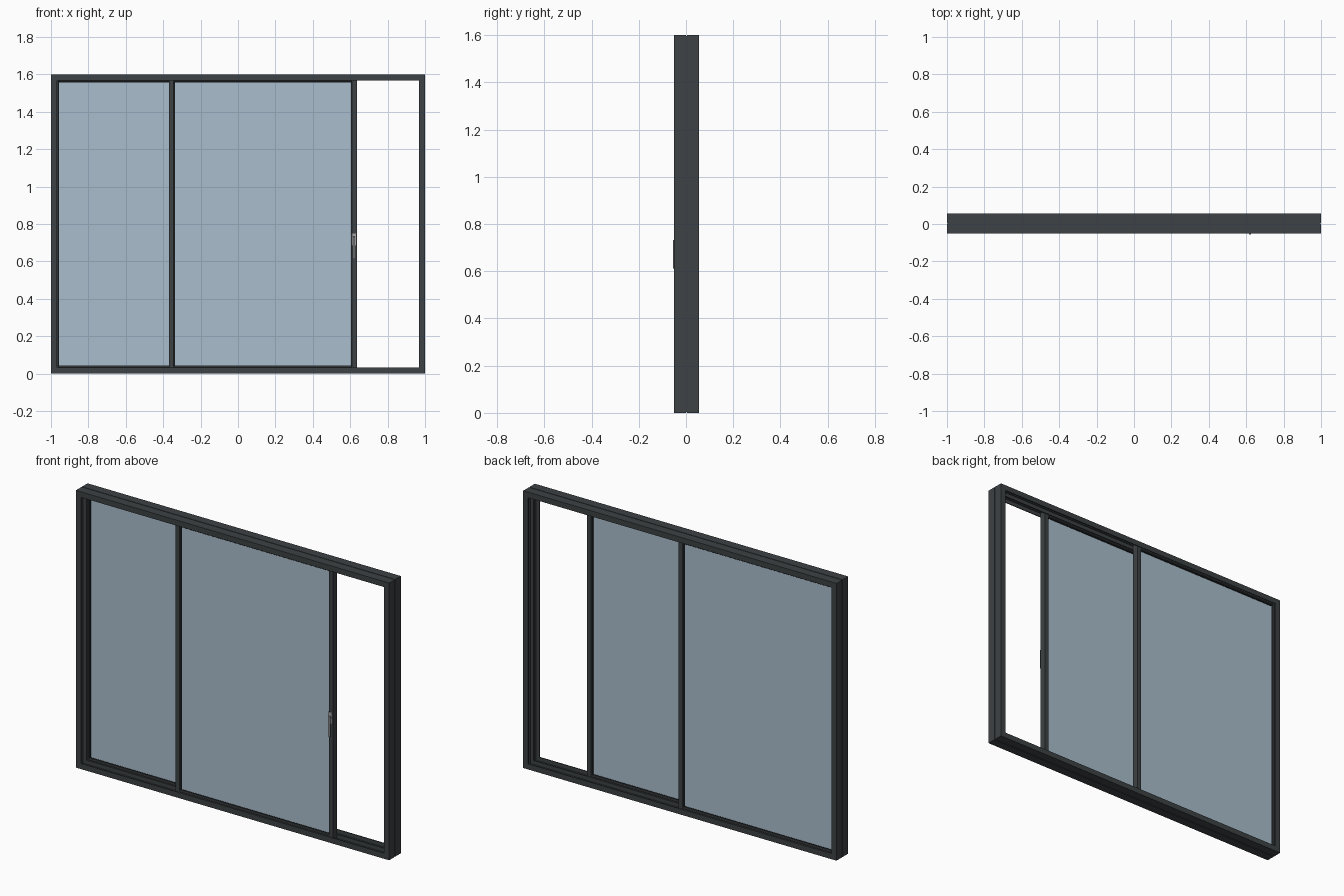
import bpy, bmesh
from mathutils import Vector

if "Cube" in bpy.data.objects:
    bpy.data.objects.remove(bpy.data.objects["Cube"])


def material(name, color):
    m = bpy.data.materials.new(name)
    m.diffuse_color = (*color, 1)
    m.use_nodes = True
    m.node_tree.nodes["Principled BSDF"].inputs["Base Color"].default_value = m.diffuse_color
    return m


DARK = material("anthracite", (0.047, 0.054, 0.058))
RUBBER = material("rubber", (0.012, 0.013, 0.014))
GLASS = material("glass", (0.40, 0.51, 0.61))
STEEL = material("steel", (0.35, 0.36, 0.37))


def finish(name, bm, mat):
    bmesh.ops.recalc_face_normals(bm, faces=bm.faces)
    me = bpy.data.meshes.new(name)
    bm.to_mesh(me)
    bm.free()
    me.materials.append(mat)
    ob = bpy.data.objects.new(name, me)
    bpy.context.collection.objects.link(ob)
    return ob


def ring(name, rect, profile, mat):
    """Sweep a closed (inset, y) profile round a rectangle with mitred corners."""
    x0, x1, z0, z1 = rect
    bm = bmesh.new()
    loops = []
    for d, y in profile:
        pts = [(x0 + d, z0 + d), (x1 - d, z0 + d), (x1 - d, z1 - d), (x0 + d, z1 - d)]
        loops.append([bm.verts.new((x, y, z)) for x, z in pts])
    for i, a in enumerate(loops):
        b = loops[(i + 1) % len(loops)]
        for k in range(4):
            j = (k + 1) % 4
            bm.faces.new((a[k], a[j], b[j], b[k]))
    return finish(name, bm, mat)


def box(name, x, y, z, mat, bevel=0):
    bm = bmesh.new()
    bmesh.ops.create_cube(bm, size=1)
    for v in bm.verts:
        v.co = Vector([(r[0] + r[1]) / 2 + c * (r[1] - r[0]) for r, c in zip((x, y, z), v.co)])
    ob = finish(name, bm, mat)
    if bevel:
        mod = ob.modifiers.new("bevel", 'BEVEL')
        mod.width = bevel
        mod.segments = 2
    return ob


# Outer frame: two channels between three lips, with a fine groove on the outside
LIP, FLOOR, MID = 0.032, 0.010, 0.003
ring("outer_frame", (-1, 1, 0, 1.6), [
    (0, -0.050), (0, MID - 0.002), (0.003, MID - 0.002), (0.003, MID + 0.002),
    (0, MID + 0.002), (0, 0.056),
    (LIP, 0.056), (LIP, 0.051), (FLOOR, 0.051), (FLOOR, MID + 0.003),
    (LIP, MID + 0.003), (LIP, MID - 0.003), (FLOOR, MID - 0.003), (FLOOR, -0.045),
    (LIP, -0.045), (LIP, -0.050)], DARK)


# Sashes: profile ring, rubber gasket and pane
def sash(name, x0, x1, yc):
    z0, z1, w, t = 0.011, 1.589, 0.029, 0.019
    rect = (x0, x1, z0, z1)
    ring(name + "_sash", rect, [
        (0, yc - t), (0, yc + t), (w - 0.004, yc + t), (w, yc + t - 0.004),
        (w, yc - t + 0.004), (w - 0.004, yc - t)], DARK)
    ring(name + "_gasket", rect, [
        (w - 0.001, yc - 0.009), (w - 0.001, yc + 0.009),
        (w + 0.003, yc + 0.007), (w + 0.003, yc - 0.007)], RUBBER)
    box(name + "_glass", (x0 + w - 0.002, x1 - w + 0.002), (yc - 0.005, yc + 0.005),
        (z0 + w - 0.002, z1 - w + 0.002), GLASS)


sash("sliding", -0.370, 0.635, -0.022)
sash("fixed", -0.988, 0.015, 0.028)

# Handle on the sliding sash: rose plate, neck and hanging lever
HX = 0.620
box("handle_plate", (HX - 0.012, HX + 0.012), (-0.046, -0.040), (0.685, 0.750), STEEL, 0.002)
box("handle_neck", (HX - 0.005, HX + 0.005), (-0.053, -0.044), (0.715, 0.727), STEEL)
box("handle_lever", (HX - 0.006, HX + 0.006), (-0.056, -0.050), (0.612, 0.732), STEEL, 0.002)
